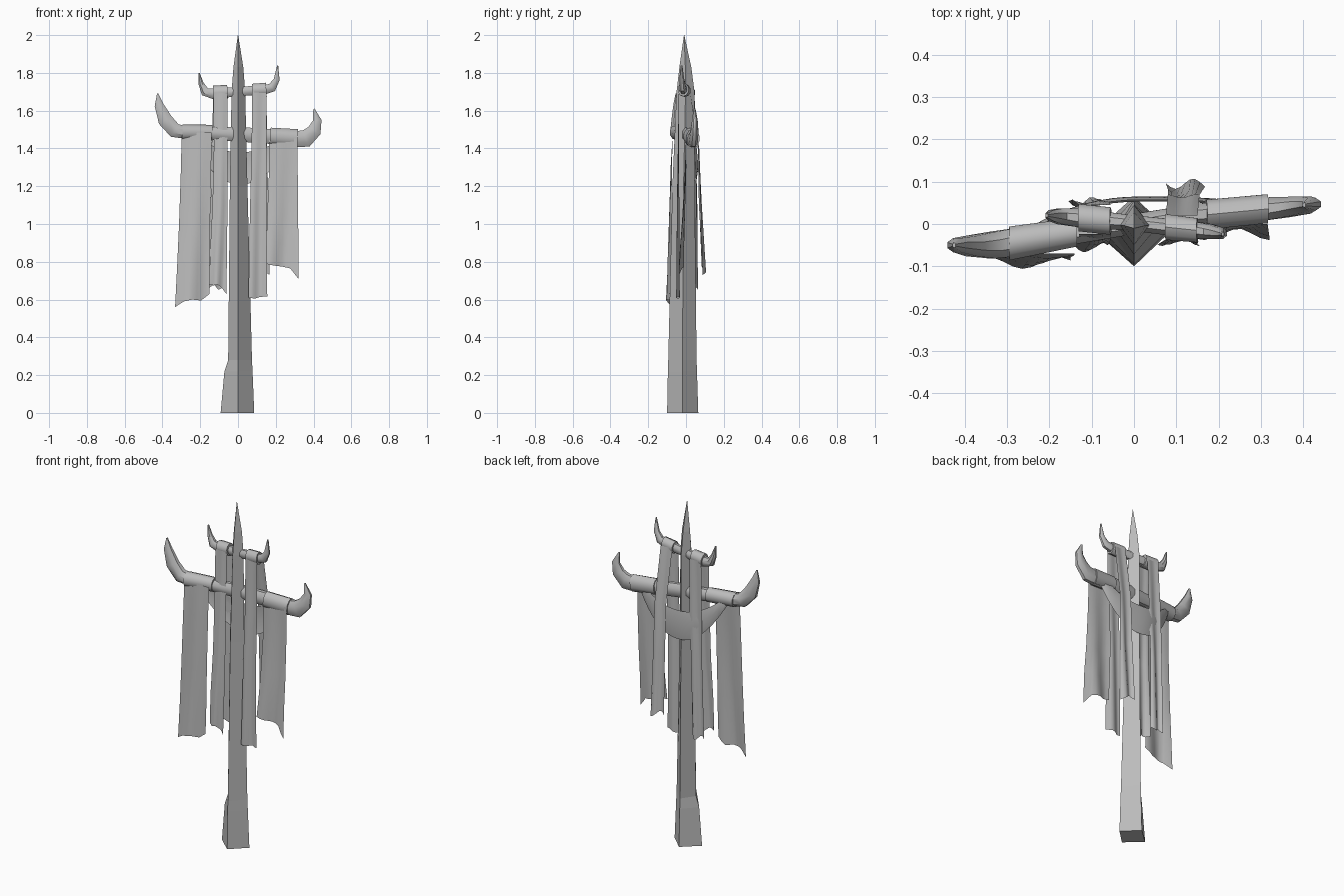
import bpy, bmesh, math
from mathutils import Vector

cube = bpy.data.objects.get("Cube")
if cube:
    bpy.data.objects.remove(cube)

grey = bpy.data.materials.new("plain grey")
grey.use_nodes = True
COLOUR = (0.5, 0.5, 0.5, 1)
grey.diffuse_color = COLOUR
grey.node_tree.nodes["Principled BSDF"].inputs["Base Color"].default_value = COLOUR


def finish(name, bm, angle=None):
    """Turn a bmesh into a named object, smoothed if an angle is given."""
    bmesh.ops.recalc_face_normals(bm, faces=bm.faces)
    mesh = bpy.data.meshes.new(name)
    bm.to_mesh(mesh)
    bm.free()
    mesh.materials.append(grey)
    ob = bpy.data.objects.new(name, mesh)
    bpy.context.collection.objects.link(ob)
    if angle:
        bpy.ops.object.select_all(action="DESELECT")
        ob.select_set(True)
        bpy.context.view_layer.objects.active = ob
        bpy.ops.object.shade_smooth_by_angle(angle=math.radians(angle))
    return ob


def loft(name, rings, angle=None):
    """Skin closed rings of points and cap both ends."""
    bm = bmesh.new()
    rows = [[bm.verts.new(p) for p in ring] for ring in rings]
    n = len(rows[0])
    for a, b in zip(rows, rows[1:]):
        for i in range(n):
            j = (i + 1) % n
            bm.faces.new((a[i], a[j], b[j], b[i]))
    bm.faces.new(rows[0])
    bm.faces.new(rows[-1])
    return finish(name, bm, angle)


def beam(name, path, sides=8):
    """Bar through (x, y, z, height radius, depth radius) stations."""
    pts = [Vector(p[:3]) for p in path]
    rings = []
    for i, p in enumerate(path):
        t = pts[min(i + 1, len(pts) - 1)] - pts[max(i - 1, 0)]
        up = Vector((-t.z, 0, t.x)).normalized()
        ring = []
        for k in range(sides):
            a = math.tau * (k + 0.5) / sides
            ring.append(pts[i] + up * math.sin(a) * p[3] + Vector((0, math.cos(a) * p[4], 0)))
        rings.append(ring)
    return loft(name, rings, 40)


def cloth(name, path, hem, ripple=0.008, cols=8, phase=0.0):
    """Hanging sheet through (left x, right x, y, z) rows with a ragged hem."""
    bm = bmesh.new()
    rows = []
    for r, (xl, xr, y, z) in enumerate(path):
        fall = r / (len(path) - 1)
        row = []
        for c in range(cols + 1):
            u = c / cols
            s = u * (len(hem) - 1)
            k = min(int(s), len(hem) - 2)
            drop = hem[k] + (hem[k + 1] - hem[k]) * (s - k)
            wave = ripple * fall * math.sin(u * 7 + phase + fall * 2)
            row.append(bm.verts.new((xl + (xr - xl) * u, y + wave,
                                     z + (drop if fall == 1 else 0))))
        rows.append(row)
    for a, b in zip(rows, rows[1:]):
        for i in range(cols):
            bm.faces.new((a[i], a[i + 1], b[i + 1], b[i]))
    return finish(name, bm, 50)


# Pole: four-sided taper with a front edge, flared foot and spear tip
pole = []
for z, xl, xr, yf, yb in [(0, -.092, .086, -.1, .065), (.22, -.072, .077, -.096, .058),
                          (.28, -.052, .074, -.094, .056), (1.2, -.043, .05, -.072, .046),
                          (1.7, -.034, .038, -.05, .045), (1.83, -.024, .028, -.035, .028),
                          (2, -.001, .001, -.011, -.009)]:
    yc = (yf + yb) / 2
    pole.append([(xl, yc, z), (0, yf, z), (xr, yc, z), (0, yb, z)])
loft("pole", pole)

# Crossbars with upturned horn ends
beam("lower_crossbar", [
    (-.425, -.05, 1.69, .004, .006), (-.418, -.05, 1.63, .026, .018),
    (-.385, -.052, 1.55, .042, .026), (-.335, -.05, 1.495, .042, .034),
    (-.28, -.043, 1.485, .036, .036), (-.14, -.02, 1.48, .036, .03),
    (0, .0, 1.475, .042, .026), (.15, .022, 1.465, .042, .028),
    (.3, .035, 1.45, .046, .03), (.36, .04, 1.452, .05, .026),
    (.405, .045, 1.495, .04, .022), (.42, .047, 1.55, .024, .016),
    (.402, .045, 1.61, .004, .006)])
beam("upper_crossbar", [
    (-.206, .02, 1.8, .003, .005), (-.196, .02, 1.745, .015, .014),
    (-.175, .018, 1.7, .026, .02), (-.135, .015, 1.69, .03, .024),
    (0, .002, 1.7, .026, .02), (.14, -.014, 1.712, .028, .022),
    (.18, -.018, 1.722, .026, .019), (.205, -.022, 1.765, .017, .014),
    (.21, -.024, 1.84, .003, .005)])

# Cloth sleeves folded over the crossbars
beam("right_sleeve", [(-.295, -.046, 1.485, .042, .042), (-.135, -.019, 1.483, .042, .036)], 10)
beam("left_sleeve", [(.17, .022, 1.463, .047, .037), (.315, .036, 1.452, .05, .036)], 10)
beam("right_strip_fold", [(-.13, .015, 1.695, .038, .034), (-.055, .007, 1.7, .036, .034)], 10)
beam("left_strip_fold", [(.075, -.007, 1.707, .035, .032), (.15, -.015, 1.712, .036, .03)], 10)

# Wide banners on the lower crossbar
cloth("right_banner", [(-.298, -.14, -.07, 1.485), (-.302, -.142, -.078, 1.3),
                       (-.312, -.148, -.084, 1.0), (-.322, -.15, -.088, .78),
                       (-.333, -.15, -.092, .6)],
      [-.04, -.01, 0, -.005, .03], .014)
cloth("left_banner", [(.165, .315, .0, 1.46), (.165, .316, -.002, 1.3),
                      (.155, .318, -.012, 1.05), (.15, .32, -.02, .9),
                      (.145, .32, -.024, .75)],
      [.04, .03, .025, .015, -.04], .014, phase=2)

# Narrow strips hanging on both sides of the upper crossbar
cloth("right_strip_front", [(-.13, -.055, -.024, 1.695), (-.128, -.056, -.036, 1.4),
                            (-.135, -.056, -.044, 1.1), (-.148, -.058, -.052, .85),
                            (-.152, -.062, -.055, .66)],
      [.02, .015, .02, 0, -.03], .012)
cloth("right_strip_back", [(-.13, -.055, .045, 1.695), (-.14, -.06, .05, 1.4),
                           (-.145, -.07, .052, 1.1), (-.155, -.075, .052, .66)],
      [0, .02, -.01, .01], .012, phase=1)
cloth("left_strip_front", [(.075, .15, -.038, 1.71), (.072, .152, -.04, 1.4),
                           (.064, .15, -.042, 1.1), (.055, .155, -.042, .61)],
      [0, -.005, .005, .005], .01, phase=2)
cloth("left_strip_back", [(.075, .15, .02, 1.71), (.08, .155, .066, 1.4),
                          (.08, .16, .076, 1.1), (.075, .168, .095, .74)],
      [.02, .04, .01, -.01], .012, phase=1)

# Crescent swag draped across the back of the lower crossbar
bm = bmesh.new()
rows = []
for i in range(17):
    t = -1 + i / 8
    sag = 1 - abs(t) ** 2.2
    x = .015 + .265 * t
    y = .012 + .03 * t * abs(t) + .045 * sag
    top, low = 1.5 - .12 * sag, 1.445 - .235 * sag
    rows.append([bm.verts.new((x, y + bulge, top + (low - top) * f))
                 for f, bulge in ((0, 0), (.5, .008), (1, -.004))])
for a, b in zip(rows, rows[1:]):
    for k in range(2):
        bm.faces.new((a[k], b[k], b[k + 1], a[k + 1]))
finish("back_swag", bm, 50)
